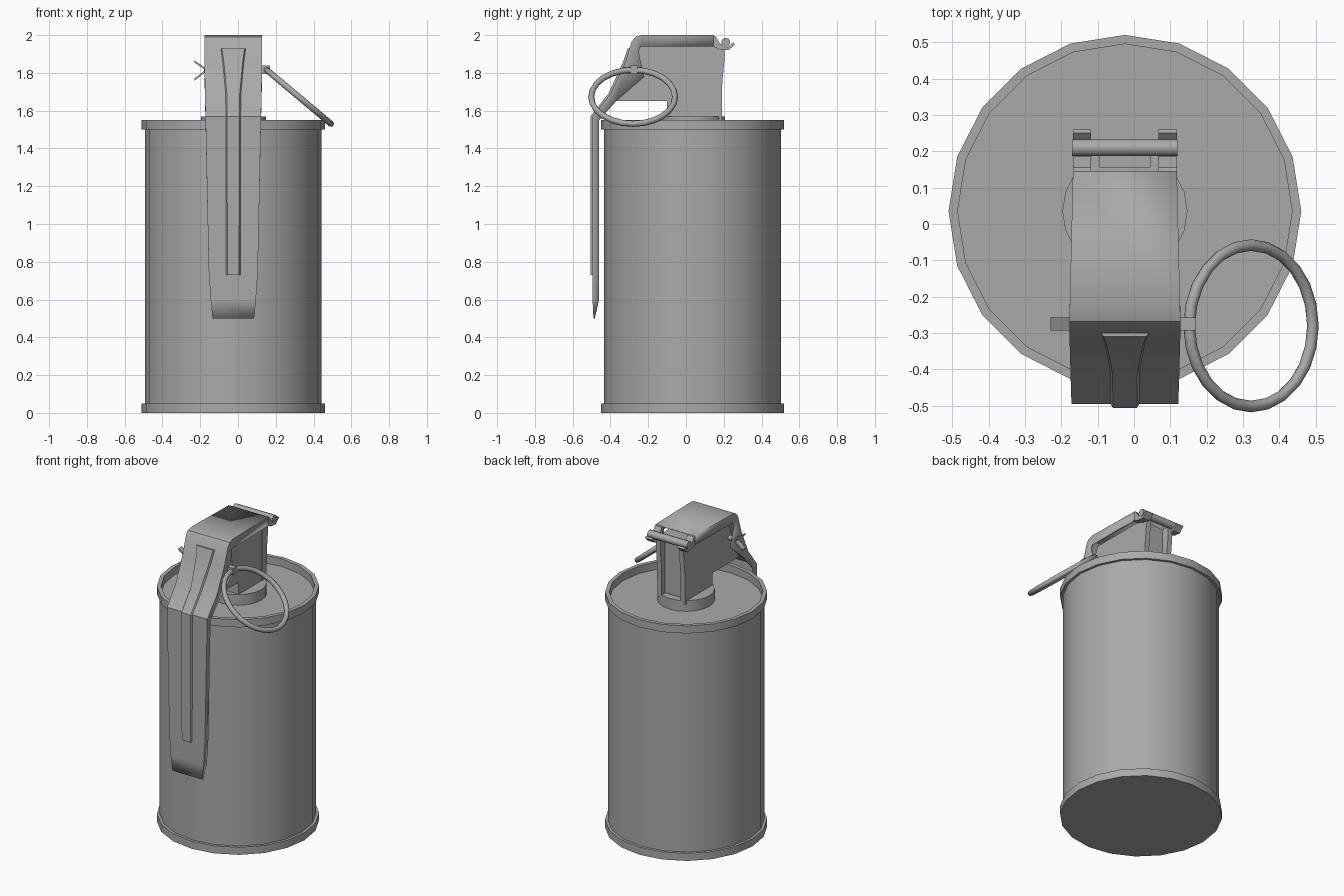
import bpy, bmesh, math
from mathutils import Vector, Matrix

old = bpy.data.objects.get("Cube")
if old:
    bpy.data.objects.remove(old, do_unlink=True)

CX, CY = -0.025, 0.035          # canister axis
GREY = (0.40, 0.40, 0.40, 1)
metal = bpy.data.materials.new("grey metal")
metal.use_nodes = True
metal.diffuse_color = GREY
metal.node_tree.nodes["Principled BSDF"].inputs["Base Color"].default_value = GREY


def finish(name, bm, angle=30):
    bmesh.ops.remove_doubles(bm, verts=bm.verts, dist=1e-5)
    bmesh.ops.recalc_face_normals(bm, faces=bm.faces)
    mesh = bpy.data.meshes.new(name)
    bm.to_mesh(mesh)
    bm.free()
    mesh.materials.append(metal)
    obj = bpy.data.objects.new(name, mesh)
    bpy.context.collection.objects.link(obj)
    bpy.ops.object.select_all(action='DESELECT')
    bpy.context.view_layer.objects.active = obj
    obj.select_set(True)
    bpy.ops.object.shade_smooth_by_angle(angle=math.radians(angle))
    return obj


def loft(name, rings, closed_section=True, closed_path=False, caps=True, angle=30):
    """Skin a row of equal-length point rings."""
    bm = bmesh.new()
    rows = [[bm.verts.new(p) for p in r] for r in rings]
    n = len(rows[0])
    pairs = list(zip(rows, rows[1:])) + ([(rows[-1], rows[0])] if closed_path else [])
    for a, b in pairs:
        for i in range(n if closed_section else n - 1):
            j = (i + 1) % n
            bm.faces.new((a[i], a[j], b[j], b[i]))
    if caps and not closed_path:
        bm.faces.new(rows[0])
        bm.faces.new(rows[-1])
    return finish(name, bm, angle)


def lathe(name, profile, sides):
    return loft(name, [[(CX + r * math.cos(math.tau * i / sides),
                         CY + r * math.sin(math.tau * i / sides), z)
                        for i in range(sides)] for r, z in profile])


def prism(name, outline, x0, x1):
    """Extrude a (y, z) outline along x."""
    return loft(name, [[(x, y, z) for y, z in outline] for x in (x0, x1)])


def rod(name, start, end, radius, sides=10):
    a, b = Vector(start), Vector(end)
    bm = bmesh.new()
    place = Matrix.Translation((a + b) / 2) @ (b - a).to_track_quat('Z', 'Y').to_matrix().to_4x4()
    bmesh.ops.create_cone(bm, cap_ends=True, segments=sides, radius1=radius,
                          radius2=radius, depth=(b - a).length, matrix=place)
    return finish(name, bm, 50)


# Canister with crimped rims and a recessed lid
lathe("canister", [(0.485, 0), (0.485, 0.05), (0.468, 0.05), (0.468, 1.5),
                   (0.485, 1.5), (0.485, 1.55), (0.46, 1.55), (0.46, 1.5)], 20)
lathe("collar", [(0.172, 1.49), (0.172, 1.57)], 20)

# Fuse head with two fins behind it
prism("fuse_head", [(-0.10, 1.55), (-0.10, 1.65), (-0.37, 1.65), (-0.25, 1.95),
                    (0.155, 1.95), (0.155, 1.55)], CX - 0.1, CX + 0.1)
for side, label in ((-1, "right"), (1, "left")):
    x = CX + side * 0.085
    prism(label + "_fin", [(0.14, 1.55), (0.19, 1.55), (0.192, 1.75), (0.205, 1.88),
                           (0.205, 1.95), (0.14, 1.95)], x - 0.016, x + 0.016)

# Safety lever: folded sheet, each station is outer (y, z), flange edge (y, z), half width
stations = [(0.145, 2.0, 0.145, 1.94, 0.143), (-0.235, 2.0, -0.24, 1.94, 0.152),
            (-0.268, 1.99, -0.25, 1.92, 0.153), (-0.288, 1.965, -0.245, 1.88, 0.153),
            (-0.325, 1.85, -0.22, 1.78, 0.152), (-0.40, 1.69, -0.37, 1.65, 0.15),
            (-0.495, 1.57, -0.46, 1.55, 0.147), (-0.495, 0.75, -0.46, 0.75, 0.13),
            (-0.495, 0.6, -0.46, 0.6, 0.12), (-0.49, 0.5, -0.485, 0.5, 0.11)]
lever = loft("lever", [[(CX - w, iy, iz), (CX - w, oy, oz), (CX + w, oy, oz), (CX + w, iy, iz)]
                       for oy, oz, iy, iz, w in stations], closed_section=False, caps=False)
fold = lever.modifiers.new("thickness", 'SOLIDIFY')
fold.thickness = 0.01
# The skin is open, so choose the side that lies inside the fold
top_face = max(lever.data.polygons, key=lambda p: p.center.z)
fold.offset = -1 if top_face.normal.z > 0 else 1

# Pressed stiffening rib down the lever
rib = [(-0.298, 1.93, 0.068), (-0.325, 1.85, 0.057), (-0.40, 1.69, 0.042),
       (-0.495, 1.57, 0.041), (-0.495, 0.73, 0.039)]
loft("lever_rib", [[(CX - w, y + 0.003, z), (CX - w + 0.008, y - 0.011, z),
                    (CX + w - 0.008, y - 0.011, z), (CX + w, y + 0.003, z)]
                   for y, z, w in rib], angle=15)

# Hinge bar and the lever hooks curling under it
rod("hinge_bar", (CX - 0.145, 0.21, 1.962), (CX + 0.145, 0.21, 1.962), 0.024)
for side, label in ((-1, "right"), (1, "left")):
    x = CX + side * 0.118
    prism(label + "_hook", [(0.13, 2.0), (0.155, 1.995), (0.185, 1.95), (0.222, 1.937),
                            (0.25, 1.962), (0.26, 1.952), (0.225, 1.92), (0.175, 1.925),
                            (0.145, 1.94), (0.13, 1.94)], x - 0.025, x + 0.025)

# Split pin through the head, with spread ends and an eye
PY, PZ = -0.275, 1.815
rod("pin", (-0.18, PY, PZ), (0.14, PY, PZ), 0.016)
for dz, label in ((0.045, "upper"), (-0.05, "lower")):
    loft(label + "_pin_end", [[(x, PY - 0.018, z + 0.006), (x, PY + 0.018, z + 0.006),
                               (x, PY + 0.018, z - 0.006), (x, PY - 0.018, z - 0.006)]
                              for x, z in ((-0.165, PZ), (-0.23, PZ + dz))])
prism("pin_eye", [(PY - 0.018, 1.795), (PY + 0.018, 1.795),
                  (PY + 0.018, 1.84), (PY - 0.018, 1.84)], 0.125, 0.17)

# Pull ring hanging from the eye
tilt = Matrix.Translation((0.322, -0.28, 1.673)) @ Matrix.Rotation(math.radians(40), 4, 'Y')
ring = []
for i in range(24):
    a = math.tau * i / 24
    ring.append([tilt @ Vector(((0.222 + 0.016 * math.cos(b)) * math.cos(a),
                                (0.222 + 0.016 * math.cos(b)) * math.sin(a),
                                0.016 * math.sin(b)))
                 for b in (math.tau * k / 8 for k in range(8))])
loft("pull_ring", ring, closed_path=True, angle=60)
